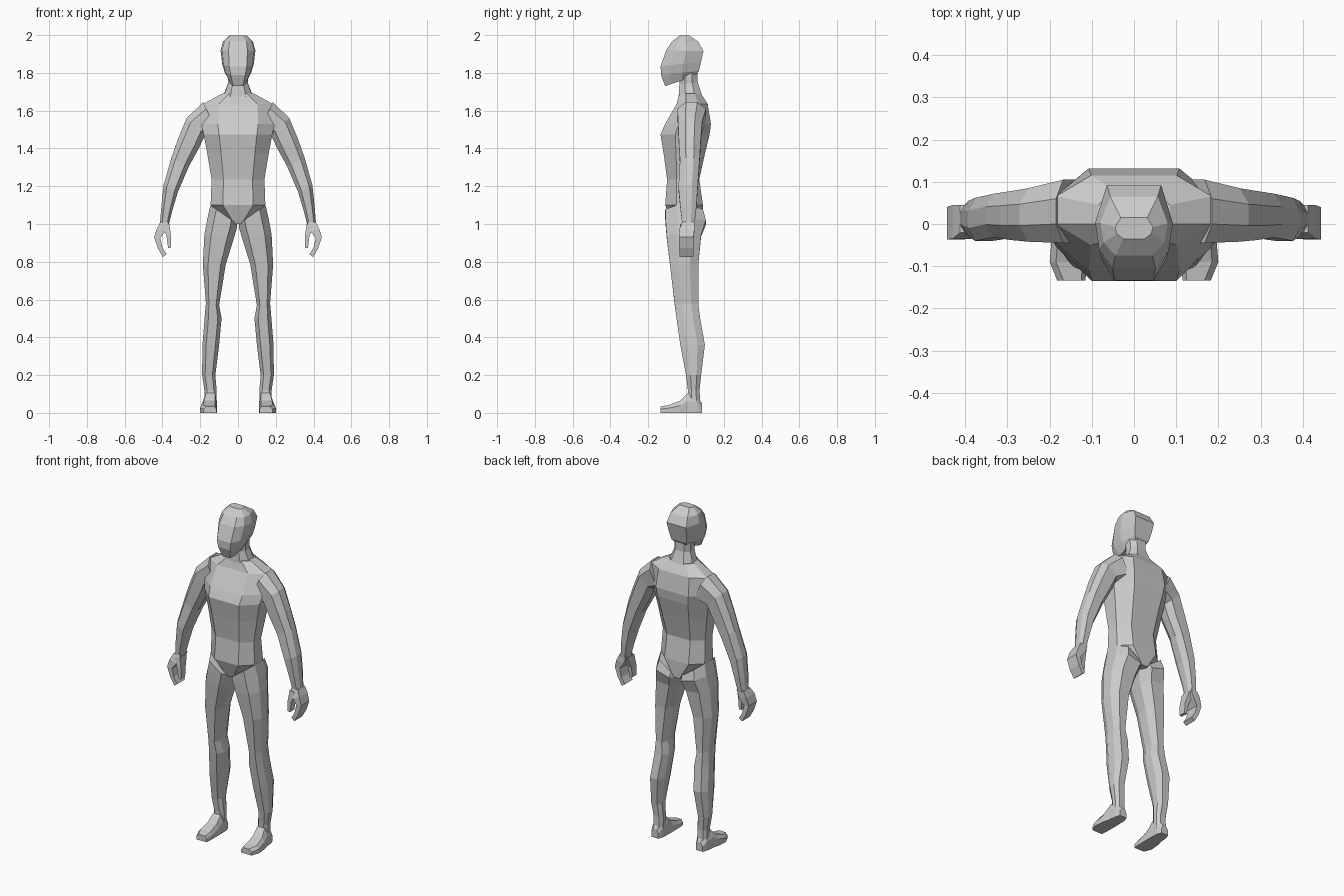
import bpy, bmesh
from mathutils import Vector

grey = bpy.data.materials.new("plain grey")
grey.diffuse_color = (0.6, 0.6, 0.6, 1)

# Cross-section shapes in unit coordinates (u across, v front to back)
OCT = [(-1, -.4), (-.55, -1), (.55, -1), (1, -.4), (1, .4), (.55, 1), (-.55, 1), (-1, .4)]
HEAD = [(-.9, -.55), (-.55, -1), (.55, -1), (.9, -.55), (1, .1), (.7, 1), (-.7, 1), (-1, .1)]
BOX = [(-1, -1), (1, -1), (1, 1), (-1, 1)]


def loft(name, rings, mirror=False):
    """Skin a closed tube through rings of points, flat shaded."""
    bm = bmesh.new()
    rows = [[bm.verts.new(p) for p in r] for r in rings]
    n = len(rows[0])
    for a, b in zip(rows, rows[1:]):
        for i in range(n):
            j = (i + 1) % n
            bm.faces.new((a[i], a[j], b[j], b[i]))
    bm.faces.new(rows[0][::-1])
    bm.faces.new(rows[-1])
    bmesh.ops.recalc_face_normals(bm, faces=bm.faces)
    me = bpy.data.meshes.new(name)
    bm.to_mesh(me)
    bm.free()
    me.materials.append(grey)
    ob = bpy.data.objects.new(name, me)
    bpy.context.collection.objects.link(ob)
    if mirror:
        ob.modifiers.new("mirror", 'MIRROR').use_mirror_merge = False
    return ob


def limb(ax, az, bx, bz, y0, y1, shape=OCT):
    """Ring between an inner point a and an outer point b in the x-z plane."""
    c = Vector(((ax + bx) / 2, (y0 + y1) / 2, (az + bz) / 2))
    u = Vector(((bx - ax) / 2, 0, (bz - az) / 2))
    v = Vector((0, (y1 - y0) / 2, 0))
    return [c + u * s + v * t for s, t in shape]


def trunk(w, yf, zf, yb, zb, shape=OCT):
    """Centred ring with half width w, running from a front to a back point."""
    c = Vector((0, (yf + yb) / 2, (zf + zb) / 2))
    v = Vector((0, (yb - yf) / 2, (zb - zf) / 2))
    return [c + Vector((w * s, 0, 0)) + v * t for s, t in shape]


# Torso, from groin to the base of the neck
loft("torso", [trunk(w, f, z, b, z) for z, w, f, b in [
    (1.0, .035, -.075, .09), (1.10, .145, -.11, .09), (1.235, .14, -.10, .07),
    (1.37, .162, -.118, .10), (1.475, .182, -.135, .125), (1.53, .195, -.11, .132),
    (1.635, .185, -.05, .115), (1.69, .085, -.035, .08)]])

# Neck
loft("neck", [trunk(.08, -.04, 1.66, .085, 1.68), trunk(.052, -.035, 1.74, .062, 1.75),
              trunk(.055, -.035, 1.80, .06, 1.82)])

# Head, jaw to crown
loft("head", [trunk(*r, HEAD) for r in [
    (.045, -.11, 1.73, .05, 1.785), (.07, -.133, 1.79, .068, 1.81),
    (.084, -.134, 1.835, .08, 1.86), (.092, -.105, 1.92, .092, 1.915),
    (.08, -.075, 1.965, .065, 1.965), (.045, -.035, 1.997, .015, 1.999)]])

# Legs
loft("legs", [limb(*r) for r in [
    (.004, 1.0, .146, 1.10, -.11, .09), (.004, .985, .162, 1.03, -.108, .105),
    (.02, .93, .178, .945, -.103, .08), (.065, .785, .186, .785, -.085, .065),
    (.10, .57, .17, .58, -.06, .065), (.087, .50, .177, .50, -.05, .075),
    (.10, .36, .188, .36, -.03, .10), (.12, .20, .19, .20, 0, .08),
    (.113, .12, .178, .12, .01, .072), (.113, .04, .178, .04, .01, .075)]], True)

# Feet, heel to toe
loft("feet", [[(a, y, 0), (b, y, 0), (b, y, h * .6), (b - .015, y, h), (a + .01, y, h), (a, y, h * .6)]
              for y, a, b, h in [(.085, .125, .17, .05), (.06, .114, .18, .09),
                                 (.01, .112, .185, .105), (-.03, .112, .195, .065),
                                 (-.09, .112, .20, .042), (-.134, .115, .182, .034)]], True)

# Arms, shoulder to wrist
loft("arms", [limb(*r) for r in [
    (.11, 1.49, .185, 1.645, -.045, .105), (.175, 1.47, .272, 1.56, -.042, .085),
    (.205, 1.405, .318, 1.45, -.038, .078), (.26, 1.305, .353, 1.35, -.032, .072),
    (.318, 1.17, .394, 1.205, -.04, .062), (.345, 1.08, .406, 1.09, -.03, .055),
    (.365, 1.0, .413, 1.0, -.02, .045)]], True)

# Hands: curved mitten fingers and thumb
loft("fingers", [limb(*r, BOX) for r in [
    (.366, 1.01, .412, 1.01, -.02, .045), (.385, .96, .43, .975, -.035, .045),
    (.412, .925, .444, .93, -.037, .04), (.40, .875, .425, .872, -.036, .04),
    (.378, .84, .398, .825, -.034, .038)]], True)
loft("thumbs", [limb(*r, BOX) for r in [
    (.364, 1.0, .40, .99, -.03, .035), (.354, .935, .378, .935, -.036, .01),
    (.354, .875, .37, .872, -.036, .005)]], True)
